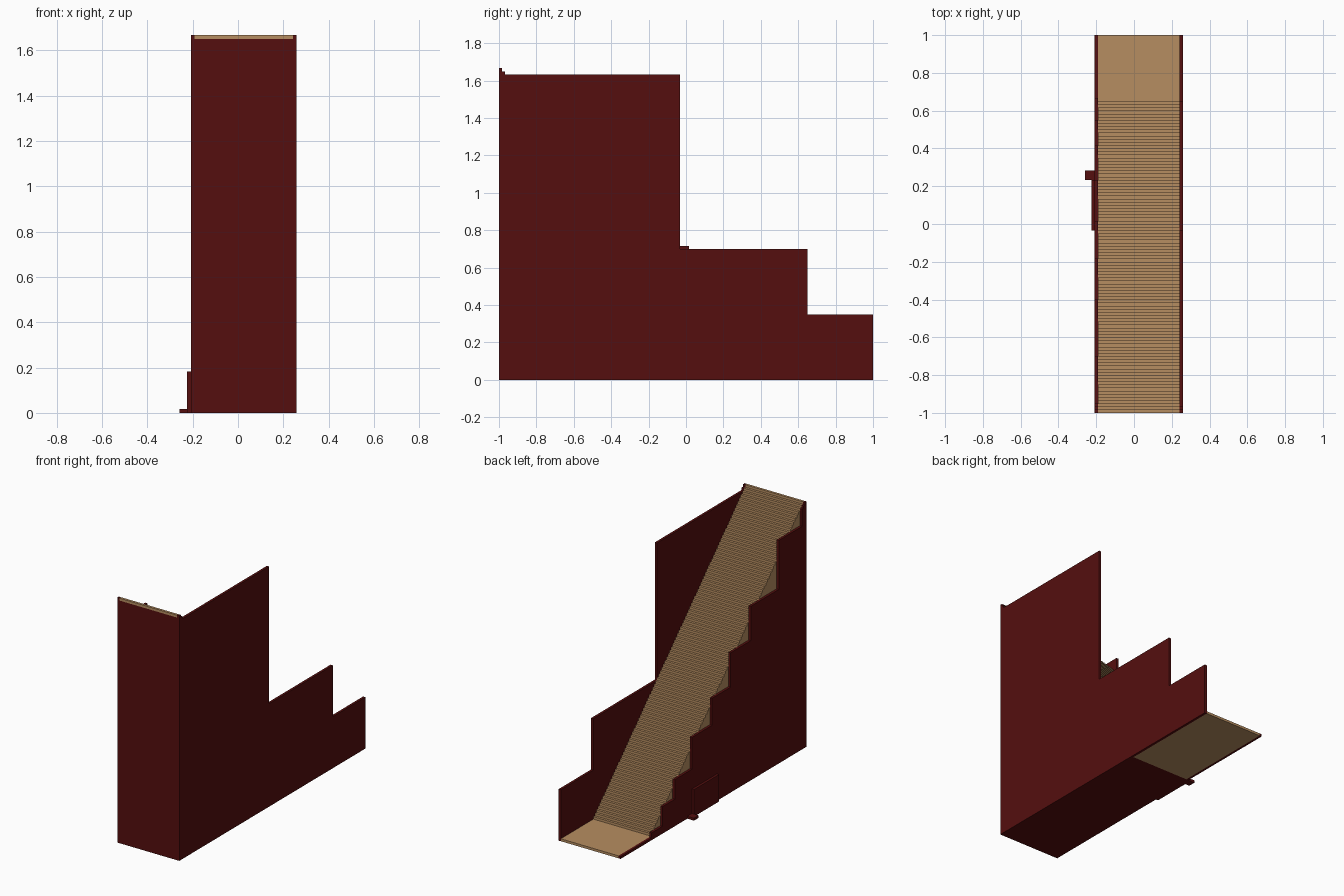
import bpy, bmesh

cube = bpy.data.objects.get("Cube")
if cube:
    bpy.data.objects.remove(cube, do_unlink=True)

U = 1 / 60          # one building unit: a single tread depth and riser height
LENGTH = 120        # whole run along y, in units
STEPS = 100


def make_material(name, rgb):
    mat = bpy.data.materials.new(name)
    mat.use_nodes = True
    mat.diffuse_color = (*rgb, 1)
    mat.node_tree.nodes["Principled BSDF"].inputs["Base Color"].default_value = (*rgb, 1)
    return mat


RED = make_material("dark_red", (0.089, 0.0045, 0.0045))
TAN = make_material("tan_wood", (0.47, 0.268, 0.119))


def prism(name, profile, x0, x1, mat):
    """Extrude a profile of (distance from front, height) units from x0 to x1."""
    bm = bmesh.new()
    verts = [bm.verts.new((x0 * U, n * U - 1, h * U)) for n, h in profile]
    face = bm.faces.new(verts)
    ext = bmesh.ops.extrude_face_region(bm, geom=[face])
    moved = [v for v in ext["geom"] if isinstance(v, bmesh.types.BMVert)]
    bmesh.ops.translate(bm, vec=((x1 - x0) * U, 0, 0), verts=moved)
    bmesh.ops.recalc_face_normals(bm, faces=bm.faces)
    mesh = bpy.data.meshes.new(name)
    bm.to_mesh(mesh)
    bm.free()
    mesh.materials.append(mat)
    obj = bpy.data.objects.new(name, mesh)
    bpy.context.collection.objects.link(obj)
    return obj


def block(name, n0, n1, h0, h1, x0, x1, mat):
    return prism(name, [(n0, h0), (n0, h1), (n1, h1), (n1, h0)], x0, x1, mat)


def stepped(levels):
    """Top outline from (end distance, height) pairs, running front to back."""
    points, start = [], 0
    for end, height in levels:
        points += [(start, height), (end, height)]
        start = end
    return points


# Staircase with the flat landing as its lowest step
treads = [(i + 1, STEPS - i) for i in range(STEPS - 1)] + [(LENGTH, 1)]
underside = [(LENGTH, 0), (77, 0), (77, 1), (1, 1), (1, 99), (0, 99)]
prism("staircase", stepped(treads) + underside, -11.5, 14.5, TAN)

# Front wall and floor below the stairs
block("front_wall", 0, 1, 0, 99, -11.5, 14.5, RED)
block("floor", 1, 77, 0, 1, -11.5, 14.5, RED)

# Left wall with three tall levels
left = [(1, 100), (2, 99), (58, 98), (99, 42), (LENGTH, 21)]
prism("left_wall", stepped(left) + [(LENGTH, 0), (0, 0)], 14.5, 15.5, RED)

# Right wall stepping down along the stairs
right = [(1, 100), (2, 99), (3, 98), (18, 91), (36, 71), (49, 57), (61, 43),
         (74, 32), (85, 19), (93, 11), (100, 3), (LENGTH, 1)]
prism("right_wall", stepped(right) + [(LENGTH, 0), (0, 0)], -12.5, -11.5, RED)

# Side panel and small foot on the right wall
block("side_panel", 58, 74, 0, 11, -13.5, -12.5, RED)
block("side_foot", 74, 77, 0, 1, -15.5, -12.5, RED)
